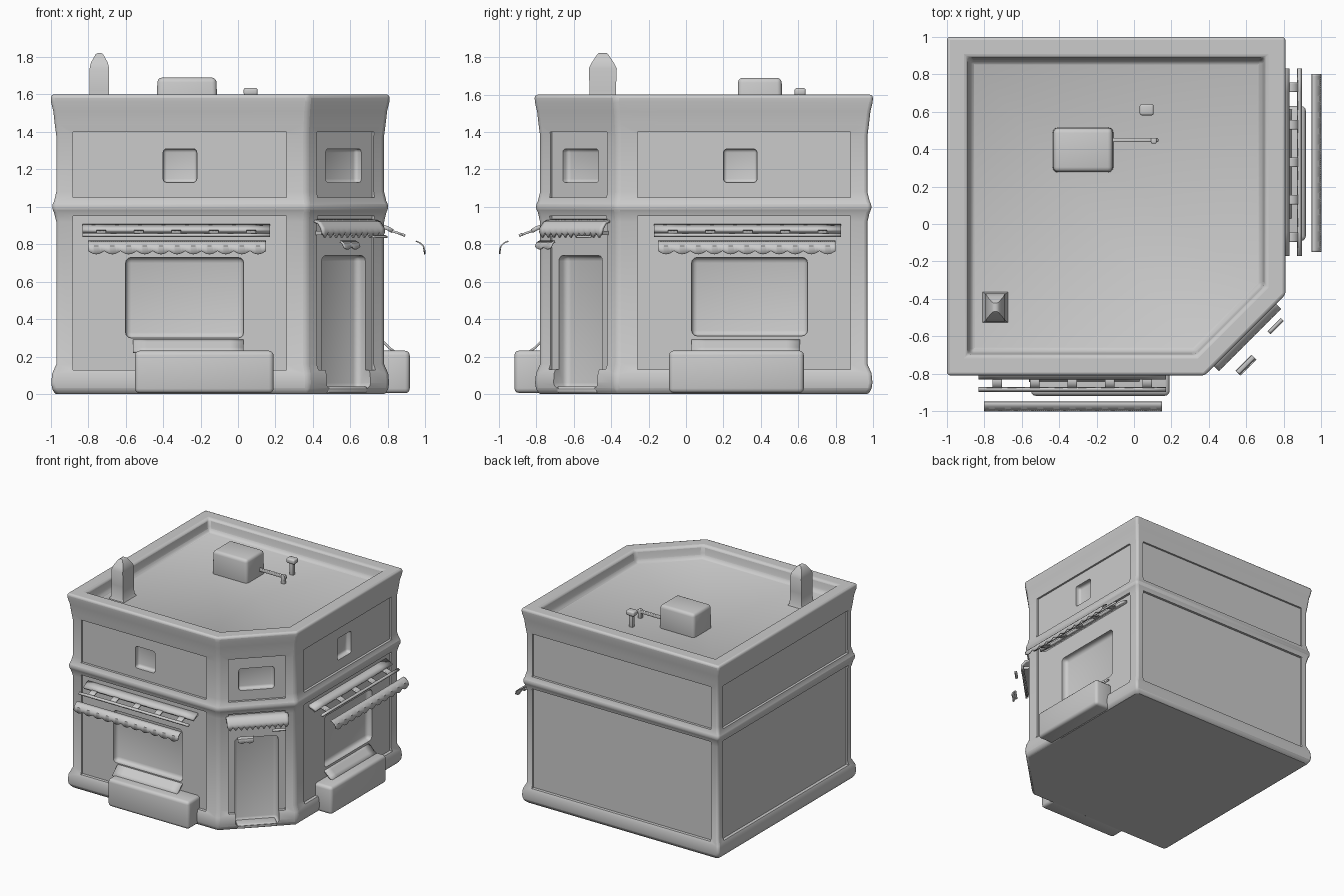
import bpy, bmesh, math
from mathutils import Matrix, Vector

if "Cube" in bpy.data.objects:
    bpy.data.objects.remove(bpy.data.objects["Cube"])

R = math.sqrt(0.5)


def frame(origin, u, out):
    # local axes: x along the wall, y outward, z up
    m = Matrix.Identity(4)
    m.col[0][:3] = u
    m.col[1][:3] = out
    m.col[3][:3] = origin
    return m


WORLD = Matrix.Identity(4)
FRONT = frame((0, -0.78, 0), (1, 0, 0), (0, -1, 0))
RIGHT = frame((0.78, 0, 0), (0, 1, 0), (1, 0, 0))
CORNER = frame((0.5725, -0.5725, 0), (R, R, 0), (R, -R, 0))
LEFT = frame((-0.97, 0, 0), (0, 1, 0), (-1, 0, 0))
BACK = frame((0, 0.97, 0), (1, 0, 0), (0, 1, 0))


def finish(name, bm, angle=35):
    bmesh.ops.recalc_face_normals(bm, faces=bm.faces)
    me = bpy.data.meshes.new(name)
    bm.to_mesh(me)
    bm.free()
    ob = bpy.data.objects.new(name, me)
    bpy.context.collection.objects.link(ob)
    smooth(ob, angle)
    return ob


def smooth(ob, angle=35):
    bpy.ops.object.select_all(action='DESELECT')
    bpy.context.view_layer.objects.active = ob
    ob.select_set(True)
    bpy.ops.object.shade_smooth_by_angle(angle=math.radians(angle))


def box(name, m, x, y, z, bevel=0.0, top=1.0):
    bm = bmesh.new()
    bmesh.ops.create_cube(bm, size=1)
    c = [(a + b) / 2 for a, b in (x, y, z)]
    s = [b - a for a, b in (x, y, z)]
    for v in bm.verts:
        k = top if v.co.z > 0 else 1
        v.co = Vector((c[0] + v.co.x * s[0] * k, c[1] + v.co.y * s[1] * k, c[2] + v.co.z * s[2]))
    if bevel:
        bmesh.ops.bevel(bm, geom=bm.edges[:], offset=bevel, segments=3, profile=0.5, affect='EDGES')
    bmesh.ops.transform(bm, matrix=m, verts=bm.verts)
    return finish(name, bm)


def loft(name, rings):
    bm = bmesh.new()
    vs = [[bm.verts.new(p) for p in r] for r in rings]
    n = len(vs[0])
    for a, b in zip(vs, vs[1:]):
        for i in range(n):
            bm.faces.new((a[i], a[(i + 1) % n], b[(i + 1) % n], b[i]))
    bm.faces.new(vs[0][::-1])
    bm.faces.new(vs[-1])
    return finish(name, bm)


def footprint(d, z):
    # five-sided plan with a cut front-right corner, offset outward by d
    k = 0.414 * d
    return [(-0.97 - d, -0.78 - d, z), (0.365 + k, -0.78 - d, z), (0.78 + d, -0.365 - k, z),
            (0.78 + d, 0.97 + d, z), (-0.97 - d, 0.97 + d, z)]


def drape(name, m, u0, u1, path, scallops, amp, thick=0.01, pointed=False):
    # strip of cloth following path (out, z), with a scalloped lower edge
    steps = 8 if not pointed else 2
    n = scallops * steps
    bm = bmesh.new()
    cols = []
    for i in range(n + 1):
        t = (i % steps) / steps
        dz = amp * (math.sin(math.pi * t) if not pointed else 2 * t)
        col = [Vector((u0 + (u1 - u0) * i / n, o, z)) for o, z in path]
        col[-1].z -= dz
        cols.append([bm.verts.new(m @ p) for p in col])
    for a, b in zip(cols, cols[1:]):
        for j in range(len(path) - 1):
            bm.faces.new((a[j], b[j], b[j + 1], a[j + 1]))
    ob = finish(name, bm)
    sol = ob.modifiers.new("thickness", 'SOLIDIFY')
    sol.thickness = thick
    sol.offset = 0
    return ob


# building shell with plinth, middle band, cornice and sunken roof
profile = [(0.0, 0), (0.02, 0.015), (0.027, 0.06), (0.022, 0.11), (0, 0.16), (0, 0.92), (0.012, 0.97),
           (0.026, 1.0), (0.012, 1.03), (0, 1.08), (0, 1.38), (0.008, 1.44), (0.016, 1.51),
           (0.028, 1.56), (0.03, 1.6), (-0.08, 1.6), (-0.09, 1.54), (-0.10, 1.51), (-0.12, 1.5)]
body = loft("building_walls", [footprint(d, z) for d, z in profile])
bev = body.modifiers.new("soft_edges", 'BEVEL')
bev.width, bev.segments, bev.angle_limit = 0.018, 3, math.radians(40)

# cutters: shallow wall panels, then windows and door (frame, u range, z range, depth, rounding)
cuts = []
for m, a, b in ((FRONT, -0.88, 0.26), (RIGHT, -0.26, 0.88), (CORNER, -0.215, 0.215),
                (LEFT, -0.72, 0.91), (BACK, -0.91, 0.72)):
    cuts += [(m, a, b, 0.13, 0.95, 0.013, 0), (m, a, b, 1.05, 1.4, 0.013, 0)]
cuts += [(FRONT, -0.6, 0.03, 0.3, 0.73, 0.06, 0.03), (RIGHT, 0.03, 0.65, 0.31, 0.73, 0.06, 0.03),
         (FRONT, -0.4, -0.22, 1.13, 1.31, 0.055, 0.02), (RIGHT, 0.2, 0.38, 1.13, 1.31, 0.055, 0.02),
         (CORNER, -0.165, 0.165, 0.03, 0.74, 0.075, 0.03), (CORNER, -0.135, 0.135, 1.13, 1.31, 0.055, 0.02)]
cutters = []
for m, a, b, z0, z1, depth, r in cuts:
    c = box("cutter", m, (a, b), (-depth, 0.12), (z0, z1), r)
    c.hide_render = True
    mod = body.modifiers.new("cut", 'BOOLEAN')
    mod.operation, mod.object, mod.solver = 'DIFFERENCE', c, 'EXACT'
    cutters.append(c)
bpy.context.view_layer.update()
ev = body.evaluated_get(bpy.context.evaluated_depsgraph_get())
mesh = bpy.data.meshes.new_from_object(ev)
body.modifiers.clear()
body.data = mesh
for c in cutters:
    bpy.data.objects.remove(c)
smooth(body)

# shop fronts: planter, sloping sill, awning roof rails and hanging valance
for side, m, s, p0, p1, w0, w1 in (("front", FRONT, -1, -0.55, 0.19, -0.56, 0.03),
                                   ("right", RIGHT, 1, -0.09, 0.63, 0.03, 0.61)):
    span = lambda a, b: sorted((s * a, s * b))
    box(side + "_planter", m, (p0, p1), (-0.03, 0.137), (0.005, 0.232), 0.025)
    drape(side + "_sill", m, w0, w1, [(-0.03, 0.295), (0.0, 0.275), (0.03, 0.245), (0.06, 0.225)], 1, 0, 0.012)
    a, b = span(-0.17, 0.83)
    drape(side + "_awning_top", m, a, b, [(-0.02, 0.9), (0.02, 0.885), (0.045, 0.87)], 1, 0, 0.022)
    drape(side + "_awning_rail", m, a, b, [(0.095, 0.855), (0.112, 0.845)], 1, 0, 0.014)
    for i in range(5):
        u = a + 0.1 + (b - a - 0.2) * i / 4
        drape(f"{side}_awning_rib_{i}", m, u - 0.025, u + 0.025,
              [(0.035, 0.873), (0.07, 0.862), (0.1, 0.85)], 1, 0, 0.012)
    a, b = span(-0.15, 0.8)
    drape(side + "_valance", m, a, b, [(0.17, 0.817), (0.193, 0.807), (0.21, 0.79), (0.217, 0.765)], 11, 0.018, 0.007)

# corner entrance: toothed canopy, hanging scraps, step
drape("corner_canopy", CORNER, -0.235, 0.235, [(-0.02, 0.93), (0.03, 0.915), (0.055, 0.885), (0.06, 0.865)],
      11, 0.03, 0.014, True)
box("corner_canopy_underside", CORNER, (-0.225, 0.225), (-0.03, 0.045), (0.85, 0.872))
drape("corner_valance_left", CORNER, -0.17, -0.05, [(0.13, 0.815), (0.15, 0.805), (0.16, 0.785)], 2, 0.012)
drape("corner_valance_right", CORNER, 0.1, 0.2, [(0.1, 0.845), (0.12, 0.838)], 1, 0)
box("door_step", CORNER, (-0.15, 0.15), (-0.09, 0.02), (0.005, 0.04), 0.01)


# chimney with pointed cap
def rect(hx, hy, z):
    return [(-0.74 + a * hx, -0.445 + b * hy, z) for a, b in ((-1, -1), (1, -1), (1, 1), (-1, 1))]


loft("chimney", [rect(hx, hy, z) for hx, hy, z in
                 ((0.075, 0.085, 1.49), (0.055, 0.073, 1.52), (0.052, 0.07, 1.62), (0.052, 0.075, 1.74),
                  (0.045, 0.06, 1.77), (0.02, 0.03, 1.815), (0.008, 0.022, 1.822))])

# rooftop unit, pipe and vent
box("roof_unit", WORLD, (-0.435, -0.11), (0.275, 0.515), (1.48, 1.69), 0.025, 0.97)
box("roof_pipe", WORLD, (-0.13, 0.13), (0.437, 0.459), (1.54, 1.565), 0.006)
box("roof_pipe_elbow", WORLD, (0.09, 0.12), (0.43, 0.46), (1.49, 1.57), 0.006)
box("vent_stem", WORLD, (0.05, 0.085), (0.595, 0.625), (1.49, 1.61), 0.006)
box("vent_cap", WORLD, (0.03, 0.105), (0.58, 0.64), (1.595, 1.635), 0.012)
